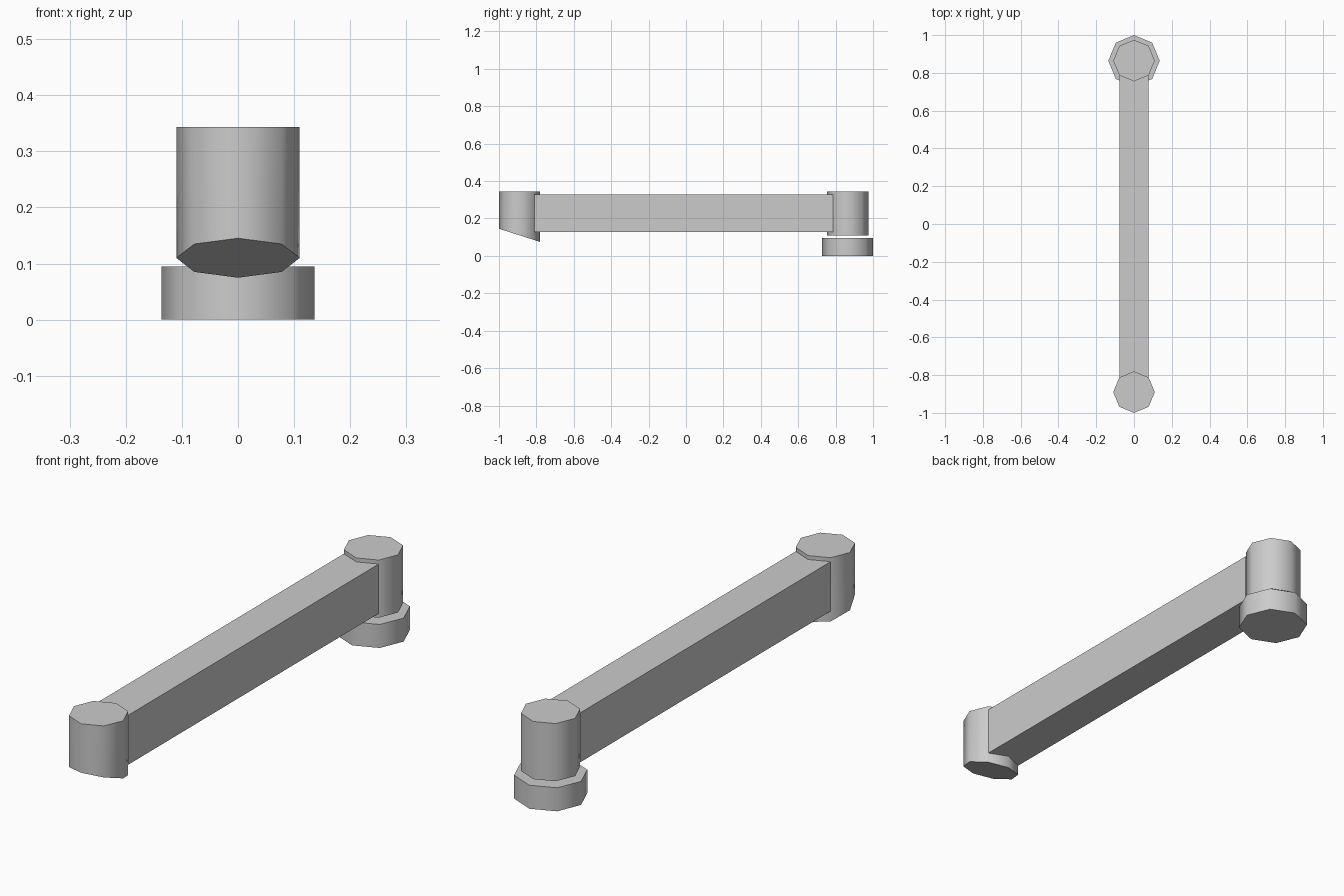
import bpy
import math

cube = bpy.data.objects.get("Cube")
if cube:
    bpy.data.objects.remove(cube, do_unlink=True)

# Single grey material
grey = bpy.data.materials.new("light grey")
grey.use_nodes = True
colour = (0.6, 0.6, 0.6, 1)
grey.diffuse_color = colour
grey.node_tree.nodes["Principled BSDF"].inputs["Base Color"].default_value = colour


def post(name, radius, y, bottom, top, slope=0):
    """Eight-sided smooth post; slope tilts its underside along y."""
    bpy.ops.mesh.primitive_cylinder_add(vertices=8, radius=radius, depth=top - bottom,
                                        location=(0, y, (top + bottom) / 2))
    ob = bpy.context.object
    ob.name = name
    for v in ob.data.vertices:
        if v.co.z < 0:
            v.co.z += slope * v.co.y
    ob.data.materials.append(grey)
    bpy.ops.object.shade_smooth_by_angle(angle=math.radians(60))
    return ob


# Posts at each end and the foot below the rear one
post("front_post", 0.11, -0.89, 0.11, 0.343, slope=-0.32)
post("rear_post", 0.11, 0.865, 0.11, 0.343)
post("rear_foot", 0.136, 0.864, 0, 0.095)

# Long beam joining the posts
bpy.ops.mesh.primitive_cube_add(size=1, location=(0, -0.0125, 0.227))
beam = bpy.context.object
beam.name = "beam"
beam.scale = (0.156, 1.595, 0.2)
bpy.ops.object.transform_apply(location=False, rotation=False, scale=True)
beam.data.materials.append(grey)
